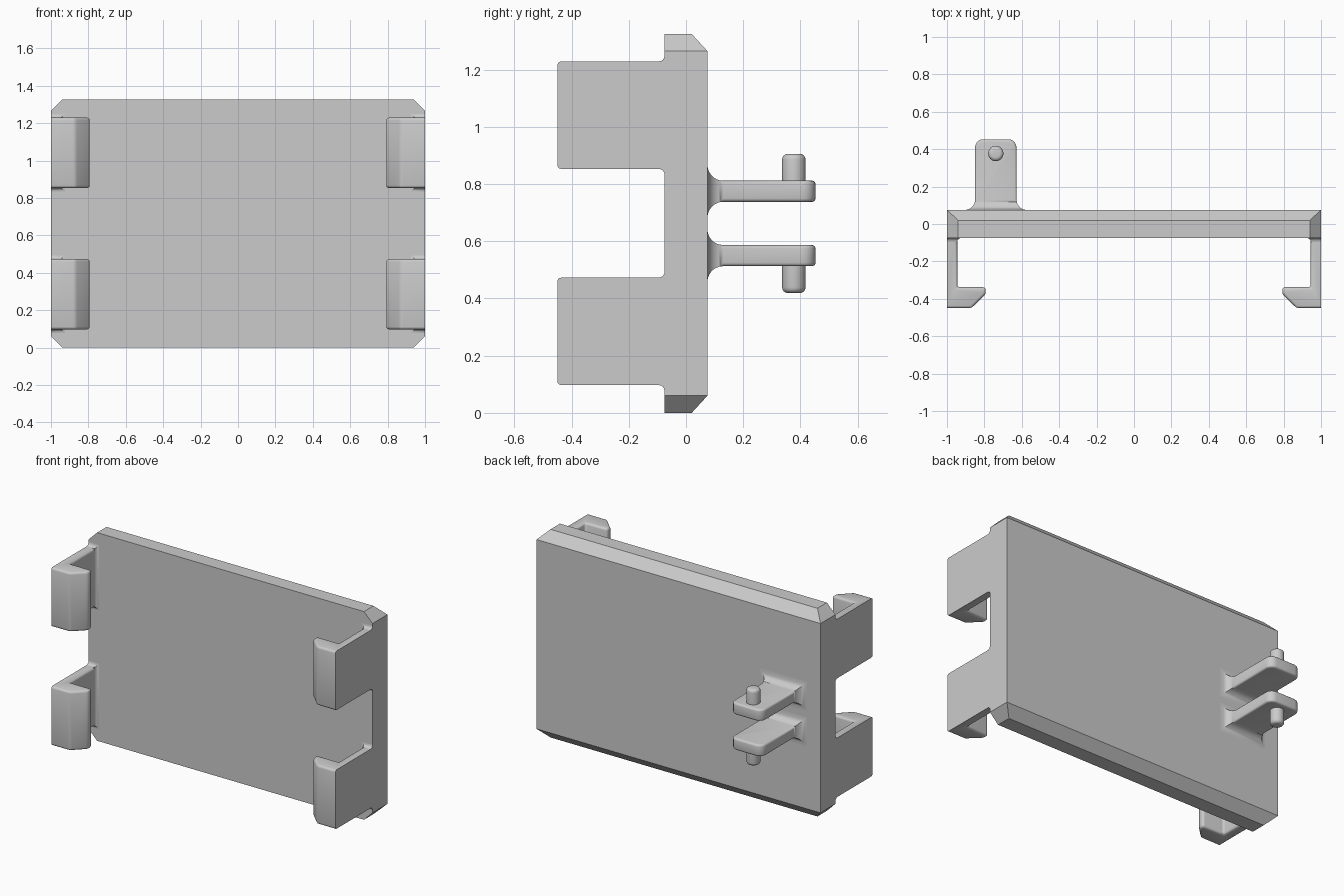
import bpy, bmesh, math

if "Cube" in bpy.data.objects:
    bpy.data.objects.remove(bpy.data.objects["Cube"])

GREY = (0.6, 0.6, 0.6, 1)
mat = bpy.data.materials.new("grey plastic")
mat.use_nodes = True
mat.diffuse_color = GREY
mat.node_tree.nodes["Principled BSDF"].inputs["Base Color"].default_value = GREY

TOP, BACK, CUT = 1.325, 0.075, 0.06


def finish(bm, name):
    bmesh.ops.recalc_face_normals(bm, faces=bm.faces)
    mesh = bpy.data.meshes.new(name)
    bm.to_mesh(mesh)
    bm.free()
    mesh.materials.append(mat)
    obj = bpy.data.objects.new(name, mesh)
    bpy.context.collection.objects.link(obj)
    bpy.ops.object.select_all(action='DESELECT')
    obj.select_set(True)
    bpy.context.view_layer.objects.active = obj
    bpy.ops.object.shade_smooth_by_angle(angle=math.radians(35))


def bevel(bm, edges, width, segments):
    bmesh.ops.bevel(bm, geom=edges, offset=width, segments=segments,
                    profile=0.5, affect='EDGES', clamp_overlap=True)


def loft(rings):
    """Skin a list of equal-length point rings and cap both ends."""
    bm = bmesh.new()
    loops = [[bm.verts.new(p) for p in ring] for ring in rings]
    n = len(loops[0])
    for a, b in zip(loops, loops[1:]):
        for i in range(n):
            j = (i + 1) % n
            bm.faces.new((a[i], a[j], b[j], b[i]))
    bm.faces.new(loops[0])
    bm.faces.new(loops[-1])
    bmesh.ops.recalc_face_normals(bm, faces=bm.faces)
    return bm


def rect(x0, x1, y, z0, z1):
    return [(x0, y, z0), (x1, y, z0), (x1, y, z1), (x0, y, z1)]


def fillet_steps(radius, steps):
    """Pairs of (distance from the wall, outward flare) along a quarter arc."""
    for k in range(steps + 1):
        a = math.pi / 2 * k / steps
        yield radius * (1 - math.cos(a)), radius * (1 - math.sin(a))


# Plate: chamfered corners, with sloped top and bottom edges at the back
bm = bmesh.new()
for sx in (-1, 1):
    for edge, inner in ((0, CUT), (TOP, TOP - CUT)):
        for p in ((sx, BACK, inner), (sx, -BACK, inner),
                  (sx * (1 - CUT), BACK - CUT + 0.005, edge),
                  (sx * (1 - CUT), -BACK, edge)):
            bm.verts.new(p)
bmesh.ops.convex_hull(bm, input=bm.verts)
bmesh.ops.dissolve_limit(bm, angle_limit=0.02, verts=bm.verts, edges=bm.edges)
finish(bm, "plate")

# Four hooked clips on the front, flush with the plate sides
HOOK = [(1, -BACK), (1, -0.45), (0.87, -0.45), (0.793, -0.375),
        (0.793, -0.338), (0.945, -0.338), (0.945, -BACK)]
for sx, side in ((1, "left"), (-1, "right")):
    for z0, level in ((0.097, "lower"), (0.853, "upper")):
        z1 = z0 + 0.376
        bm = loft([[(sx * x, y, z) for x, y in HOOK] for z in (z0, z1)])
        soft = [e for e in bm.edges
                if not all(abs(v.co.x) > 0.999 for v in e.verts)
                and not all(v.co.y > -BACK - 0.001 for v in e.verts)]
        bevel(bm, soft, 0.014, 3)
        finish(bm, f"{level}_{side}_clip")
        bm = loft([rect(sx, sx * (0.945 - o), -BACK - d, z0 - o, z1 + o)
                   for d, o in fillet_steps(0.02, 4)])
        finish(bm, f"{level}_{side}_clip_fillet")

# Two hinge lugs on the back, flaring into the plate, each with a pin
X0, X1, END, R = -0.85, -0.628, 0.453, 0.055
for z0, up, level in ((0.513, -1, "lower"), (0.738, 1, "upper")):
    z1 = z0 + 0.074
    rings = [rect(X0 - o, X1 + o, BACK + d, z0 - o, z1 + o)
             for d, o in fillet_steps(R, 7)]
    bm = loft(rings + [rect(X0, X1, END, z0, z1)])
    corners = [e for e in bm.edges
               if all(v.co.y > END - 0.001 for v in e.verts)
               and abs(e.verts[0].co.z - e.verts[1].co.z) > 0.01]
    bevel(bm, corners, 0.045, 5)
    rim = [e for e in bm.edges
           if all(v.co.y > BACK + R - 0.001 for v in e.verts)
           and e.calc_face_angle(0) > math.radians(60)]
    bevel(bm, rim, 0.012, 3)
    finish(bm, f"{level}_hinge_lug")

    # Pin with a rounded tip, standing on the outer face of the lug
    start = z1 - 0.02 if up > 0 else z0 + 0.02
    tip = z1 + 0.094 if up > 0 else z0 - 0.094
    circle = [(-0.739 + 0.041 * math.cos(a), 0.377 + 0.041 * math.sin(a))
              for a in (math.tau * k / 32 for k in range(32))]
    bm = loft([[(x, y, z) for x, y in circle] for z in (start, tip)])
    bevel(bm, [e for e in bm.edges
               if all(abs(v.co.z - tip) < 0.001 for v in e.verts)], 0.02, 4)
    finish(bm, f"{level}_hinge_pin")
